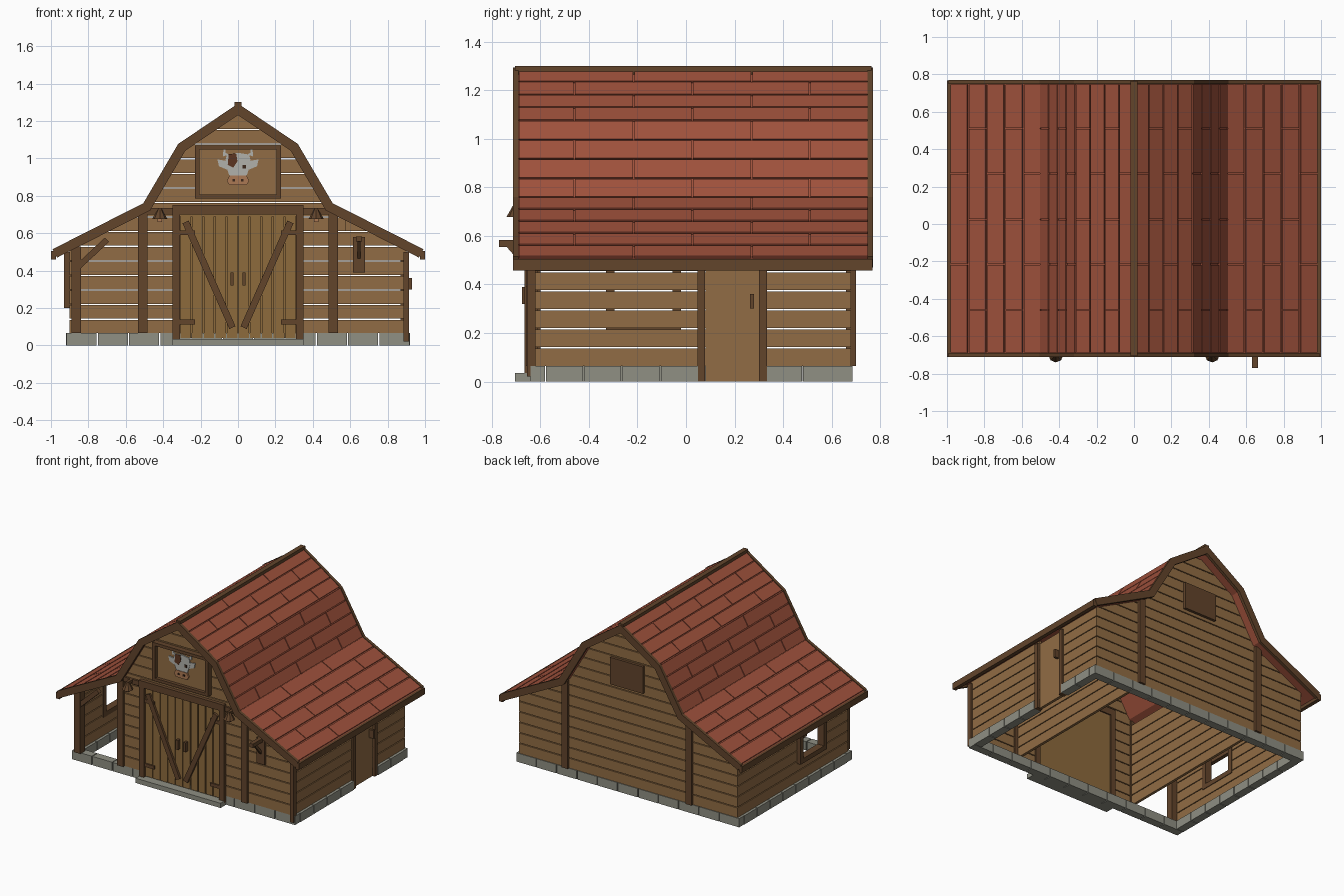
import bpy, bmesh, math
from mathutils import Vector

if "Cube" in bpy.data.objects:
    bpy.data.objects.remove(bpy.data.objects["Cube"])


def material(name, r, g, b):
    m = bpy.data.materials.new(name)
    m.diffuse_color = (*[(c / 255) ** 2.2 for c in (r, g, b)], 1)
    m.use_nodes = True
    m.node_tree.nodes["Principled BSDF"].inputs["Base Color"].default_value = m.diffuse_color
    return m


WOOD = material("plank wood", 144, 108, 70)
DOOR = material("door wood", 140, 106, 63)
TRIM = material("dark trim wood", 98, 70, 47)
ROOF = material("red roof tile", 157, 82, 62)
STONE = material("grey stone", 142, 142, 130)
WHITE = material("pale hide", 176, 176, 170)
BROWN = material("brown patch", 92, 56, 38)
SNOUT = material("tan snout", 170, 120, 84)
DARK = material("dark metal", 62, 44, 33)


def prism(poly, a, b, axis="y"):
    """Extrude an (x,z) outline along y, or a (y,z) outline along x."""
    return (poly, a, b, axis)


def box(x0, x1, y0, y1, z0, z1):
    return prism([(x0, z0), (x1, z0), (x1, z1), (x0, z1)], y0, y1)


def beam(p, q, w, y0, y1):
    p, q = Vector(p), Vector(q)
    d = (q - p).normalized()
    n = Vector((-d.y, d.x)) * w / 2
    return prism([tuple(v) for v in (p - n, q - n, q + n, p + n)], y0, y1)


def build(name, mat, prisms):
    bm = bmesh.new()
    for poly, a, b, axis in prisms:
        rings = [[bm.verts.new((u, t, v) if axis == "y" else (t, u, v))
                  for u, v in poly] for t in (a, b)]
        bm.faces.new(rings[0])
        bm.faces.new(rings[1][::-1])
        for i in range(len(poly)):
            j = (i + 1) % len(poly)
            bm.faces.new((rings[0][i], rings[1][i], rings[1][j], rings[0][j]))
    bmesh.ops.recalc_face_normals(bm, faces=bm.faces)
    me = bpy.data.meshes.new(name)
    bm.to_mesh(me)
    bm.free()
    me.materials.append(mat)
    ob = bpy.data.objects.new(name, me)
    bpy.context.collection.objects.link(ob)
    return ob


# Gambrel roof half profile and its mitred offsets
OUT = [Vector(p) for p in ((0, 1.277), (.31, 1.068), (.497, .75), (.985, .503))]
NORM = []
for p, q in zip(OUT, OUT[1:]):
    d = (q - p).normalized()
    NORM.append(Vector((-d.y, d.x)))


def offset(t):
    pts = [OUT[0] + Vector((0, t / NORM[0].y))]
    for i in (1, 2):
        m = (NORM[i - 1] + NORM[i]).normalized()
        pts.append(OUT[i] + m * t / m.dot(NORM[i]))
    return pts + [OUT[3] + NORM[2] * t]


def roof_band(t_top, t_bottom, y0, y1):
    a, b = offset(t_top), offset(t_bottom)
    return [prism([(s * v.x, v.y) for v in (a[i], a[i + 1], b[i + 1], b[i])], y0, y1)
            for s in (1, -1) for i in range(3)]


build("roof_deck", ROOF, roof_band(0, -.025, -.70, .76))
build("roof_gable_trim", TRIM, roof_band(.013, -.038, -.712, -.69) + roof_band(.013, -.038, .748, .77))
build("ridge_beam", TRIM, [box(-.018, .018, -.705, .765, 1.26, 1.3)])
build("eave_boards", TRIM, [box(min(s * .972, s), max(s * .972, s), -.712, .768, .458, .505) for s in (1, -1)])

# Roof tiles in staggered courses
tiles = []
for s in (1, -1):
    row = 0
    for i, count in enumerate((4, 4, 5)):
        for k in range(count):
            p = OUT[i].lerp(OUT[i + 1], k / count)
            q = OUT[i].lerp(OUT[i + 1], (k + 1) / count - .02)
            n = NORM[i] * .01
            quad = [(s * v.x, v.y) for v in (p, q, q + n, p + n)]
            first = -.46 if row % 2 else -.215
            cuts = [-.69] + [first + .485 * j for j in range(3) if first + .485 * j < .74] + [.75]
            tiles += [prism(quad, a + .003, b - .003) for a, b in zip(cuts, cuts[1:])]
            row += 1
build("roof_tiles", ROOF, tiles)

# Horizontal wall planks, clipped under the roof
INNER = offset(-.025)
PITCH, BASE, GAP = .078, .065, .006


def half(z):
    for p, q in zip(INNER, INNER[1:]):
        if q.y <= z <= p.y:
            return min(.9, p.x + (q.x - p.x) * (p.y - z) / (p.y - q.y))
    return .9 if z < 1 else 0


def gable_plank(xa, xb, z0, z1, y0, y1):
    eave = INNER[2].y + (INNER[2].x - .9) * (INNER[2].y - INNER[3].y) / (INNER[3].x - INNER[2].x)
    zs = [z0] + sorted(z for z in (eave, INNER[2].y, INNER[1].y) if z0 < z < z1) + [z1]
    right = [(max(min(xb, half(z)), xa), z) for z in zs]
    left = [(min(max(xa, -half(z)), max(min(xb, half(z)), xa)), z) for z in zs]
    return prism(right + left[::-1], y0, y1)


back, front = [], []
for k in range(15):
    z0 = BASE + k * PITCH
    z1 = min(z0 + PITCH - GAP, 1.24)
    back.append(gable_plank(-.9, .9, z0, z1, .66, .68))
    if z1 < .72:
        spans = [(-.5, -.33), (.33, .9 if z0 < .6 else half(z1))]
    else:
        spans = [(-.5, .5)]
    front += [gable_plank(a, b, z0, z1, -.64, -.62) for a, b in spans]
build("back_wall", WOOD, back)
build("front_wall", WOOD, front)


def side_wall(x0, x1, rows, opening=None, open_rows=()):
    out = []
    for k in range(rows):
        z0 = BASE + k * PITCH
        z1 = z0 + PITCH - GAP
        spans = [(-.62, opening[0]), (opening[1], .66)] if k in open_rows else [(-.62, .66)]
        out += [box(x0, x1, a, b, z0, z1) for a, b in spans]
    return out


build("right_wall", WOOD, side_wall(.88, .9, 6, (.08, .3), range(6)))
build("left_wall", WOOD, side_wall(-.9, -.88, 6, (-.3, -.05), (2, 3, 4)))
build("stall_partitions", WOOD, side_wall(-.51, -.49, 8) + side_wall(.49, .51, 8))

# Stone footing and doorstep
stones = []
for k in range(11):
    a = -.92 + k * 1.84 / 11
    for y0, y1 in ((-.64, -.58), (.625, .685)):
        stones.append(box(a + .003, a + 1.84 / 11 - .003, y0, y1, 0, BASE))
for k in range(8):
    a, b = -.58 + k * .151, -.58 + (k + 1) * .151
    stones.append(box(-.92, -.86, a + .003, b - .003, 0, BASE))
for a, b in [(-.58 + k * .158, -.58 + (k + 1) * .158) for k in range(4)] + [(.33, .48), (.48, .628)]:
    stones.append(box(.86, .92, a + .003, b - .003, 0, BASE))
build("stone_footing", STONE, stones)
build("doorstep", STONE, [box(-.35, .35, -.705, -.635, 0, .035)])

# Posts, lintel and open bay brace
posts = [box(x - .025, x + .025, -.66, -.61, .065, .72) for x in (-.51, .51)]
posts += [box(x - .025, x + .025, .66, .70, .065, .72) for x in (-.51, .51)]
posts += [box(-.89, -.84, -.655, -.6, .065, .53), box(.885, .915, -.655, -.62, .02, .5)]
build("wall_posts", TRIM, posts)
build("lean_to_brace", TRIM, [beam((-.85, .425), (-.70, .565), .032, -.65, -.62)])
frame = [box(min(s * .31, s * .35), max(s * .31, s * .35), -.665, -.61, .02, .75) for s in (1, -1)]
frame += [box(-.35, .35, -.667, -.61, .70, .75), box(-.52, .52, -.655, -.62, .70, .735)]
build("barn_door_frame", TRIM, frame)

# Double barn doors
planks = [box(-.31 + k * .062 + .003, -.31 + (k + 1) * .062 - .003, -.648, -.628, .04, .70) for k in range(10)]
build("barn_doors", DOOR, planks + [box(-.31, .31, -.63, -.62, .04, .70)])
fittings, handles = [], []
for s in (1, -1):
    fittings.append(beam((s * .28, .66), (s * .03, .095), .036, -.665, -.647))
    fittings += [box(min(s * .31, s * .23), max(s * .31, s * .23), -.658, -.646, z, z + .025) for z in (.113, .59)]
    handles.append(box(s * .032 - .009, s * .032 + .009, -.675, -.647, .32, .39))
build("door_braces", TRIM, fittings)
build("door_handles", TRIM, handles)

# Right side door
build("side_door", WOOD, [box(.875, .896, .08, .3, .0, .5)])
build("side_door_frame", TRIM, [box(.87, .915, a, a + .032, 0, .5) for a in (.047, .301)])
build("side_door_handle", TRIM, [box(.895, .93, .263, .28, .3, .36)])

# Left window frame and back loft shutter
window = [box(-.93, -.875, a, a + .035, .2, .5) for a in (-.33, -.055)]
window += [box(-.93, -.875, -.33, -.02, z, z + .035) for z in (.2, .465)]
build("window_frame", TRIM, window)
build("loft_shutter", TRIM, [box(-.135, .135, .675, .70, .79, .99)])

# Loft sign with a cow head
build("sign_panel", WOOD, [box(-.21, .21, -.655, -.635, .80, 1.06)])
sign = [box(a, a + .024, -.68, -.635, .785, 1.07) for a in (-.23, .206)]
sign += [box(-.206, .206, -.68, -.635, z, z + .022) for z in (.785, 1.048)]
build("sign_frame", TRIM, sign)
head = [(-.06, 1.02), (0, 1.03), (.06, 1.02), (.07, .975), (.045, .905), (-.045, .905), (-.07, .975)]
hide = [prism(head, -.663, -.655)]
nostrils = [box(.025, .043, -.667, -.662, .945, .965)]
for s in (1, -1):
    hide.append(prism([(s * .06, .985), (s * .11, .995), (s * .102, .958), (s * .06, .94)], -.662, -.655))
    hide.append(prism([(s * .05, 1.02), (s * .08, 1.01), (s * .078, 1.052), (s * .068, 1.05), (s * .066, 1.03)],
                      -.661, -.655))
    nostrils.append(box(s * .022 - .007, s * .022 + .007, -.672, -.666, .877, .89))
build("cow_head", WHITE, hide)
build("cow_snout", SNOUT, [prism([(-.045, .908), (.045, .908), (.06, .88), (.045, .857), (-.045, .857), (-.06, .88)],
                                 -.667, -.655)])
build("cow_patch", BROWN, [prism([(-.05, 1.022), (-.01, 1.027), (-.003, .985), (-.025, .95), (-.055, .965)],
                                 -.667, -.662)])
build("cow_eye_and_nostrils", DARK, nostrils)

# Lamps beside the doors
for s, side in ((1, "right"), (-1, "left")):
    bm = bmesh.new()
    bmesh.ops.create_cone(bm, cap_ends=True, segments=8, radius1=.04, radius2=.012, depth=.05)
    bmesh.ops.translate(bm, verts=bm.verts, vec=(s * .418, -.70, .702))
    me = bpy.data.meshes.new("lamp")
    bm.to_mesh(me)
    bm.free()
    me.materials.append(TRIM)
    bpy.context.collection.objects.link(bpy.data.objects.new(side + "_lamp_shade", me))
    build(side + "_lamp_arm", TRIM, [box(s * .418 - .01, s * .418 + .01, -.71, -.64, .715, .735)])
    build(side + "_lamp_bulb", SNOUT, [box(s * .418 - .012, s * .418 + .012, -.712, -.688, .66, .68)])

# Hook bracket on the right front wall
build("bracket_plate", TRIM, [box(.615, .68, -.66, -.635, .39, .58)])
build("bracket_arm", TRIM, [box(.632, .662, -.77, -.65, .555, .583)])
build("bracket_strut", TRIM, [prism([(-.74, .556), (-.715, .556), (-.66, .49), (-.66, .465)], .638, .656, "x")])
